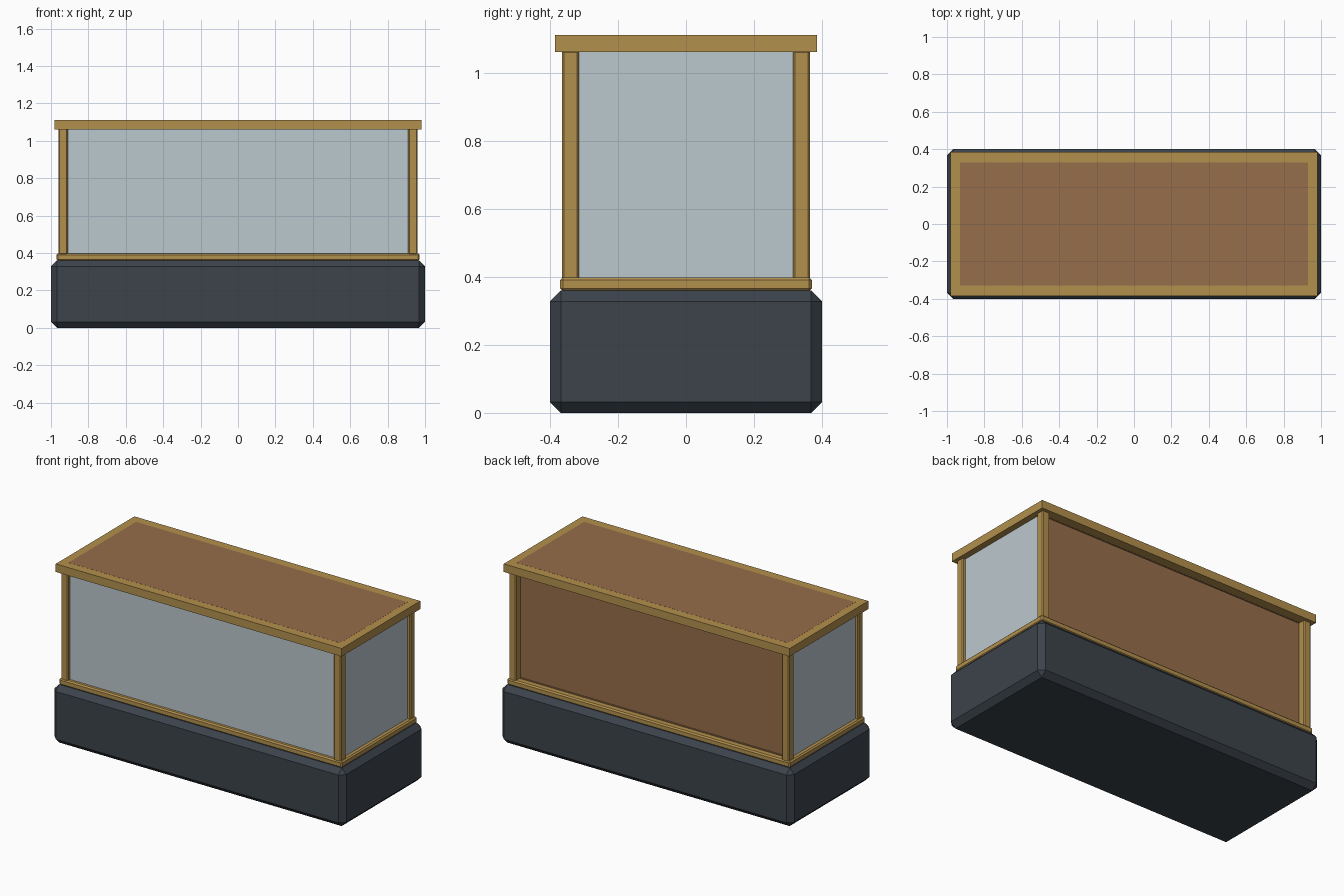
import bpy

if "Cube" in bpy.data.objects:
    bpy.data.objects.remove(bpy.data.objects["Cube"])


def material(name, rgb):
    m = bpy.data.materials.new(name)
    m.diffuse_color = (*rgb, 1)
    m.use_nodes = True
    m.node_tree.nodes["Principled BSDF"].inputs["Base Color"].default_value = m.diffuse_color
    return m


BRASS = material("brass", (0.45, 0.28, 0.075))
WOOD = material("wood", (0.31, 0.155, 0.068))
DARK = material("dark_base", (0.045, 0.056, 0.07))
GLASS = material("glass", (0.50, 0.58, 0.62))


def box(name, lo, hi, mat, bevel=0):
    bpy.ops.mesh.primitive_cube_add(size=1, location=[(a + b) / 2 for a, b in zip(lo, hi)])
    o = bpy.context.object
    o.name = name
    o.scale = [b - a for a, b in zip(lo, hi)]
    bpy.ops.object.transform_apply(location=False, rotation=False, scale=True)
    o.data.materials.append(mat)
    if bevel:
        m = o.modifiers.new("Bevel", "BEVEL")
        m.width = bevel
        m.segments = 1
    return o


# Plinth and brass trim
box("base", (-1, -0.4, 0), (1, 0.4, 0.36), DARK, 0.032)
box("base_trim", (-0.97, -0.37, 0.358), (0.97, 0.37, 0.398), BRASS, 0.008)

# Interior floor
box("floor", (-0.93, -0.33, 0.37), (0.93, 0.33, 0.401), WOOD)

# Corner posts
for sx, xn in ((-1, "left"), (1, "right")):
    for sy, yn in ((-1, "front"), (1, "back")):
        box(f"{yn}_{xn}_post", (sx * 0.935 - 0.025, sy * 0.34 - 0.025, 0.39),
            (sx * 0.935 + 0.025, sy * 0.34 + 0.025, 1.065), BRASS, 0.006)

# Glass panes on the front and both ends
box("front_glass", (-0.92, -0.346, 0.395), (0.92, -0.334, 1.065), GLASS)
for sx, xn in ((-1, "left"), (1, "right")):
    box(f"{xn}_glass", (sx * 0.935 - 0.006, -0.325, 0.395),
        (sx * 0.935 + 0.006, 0.325, 1.065), GLASS)

# Wooden back
box("back_panel", (-0.92, 0.30, 0.39), (0.92, 0.32, 1.065), WOOD)

# Top: brass rails around a wooden panel
for s, n in ((-1, "front"), (1, "back")):
    box(f"{n}_top_rail", (-0.98, s * 0.355 - 0.03, 1.06), (0.98, s * 0.355 + 0.03, 1.11), BRASS)
for s, n in ((-1, "left"), (1, "right")):
    box(f"{n}_top_rail", (s * 0.95 - 0.03, -0.325, 1.06), (s * 0.95 + 0.03, 0.325, 1.11), BRASS)
box("top_panel", (-0.93, -0.33, 1.0595), (0.93, 0.33, 1.1105), WOOD)
